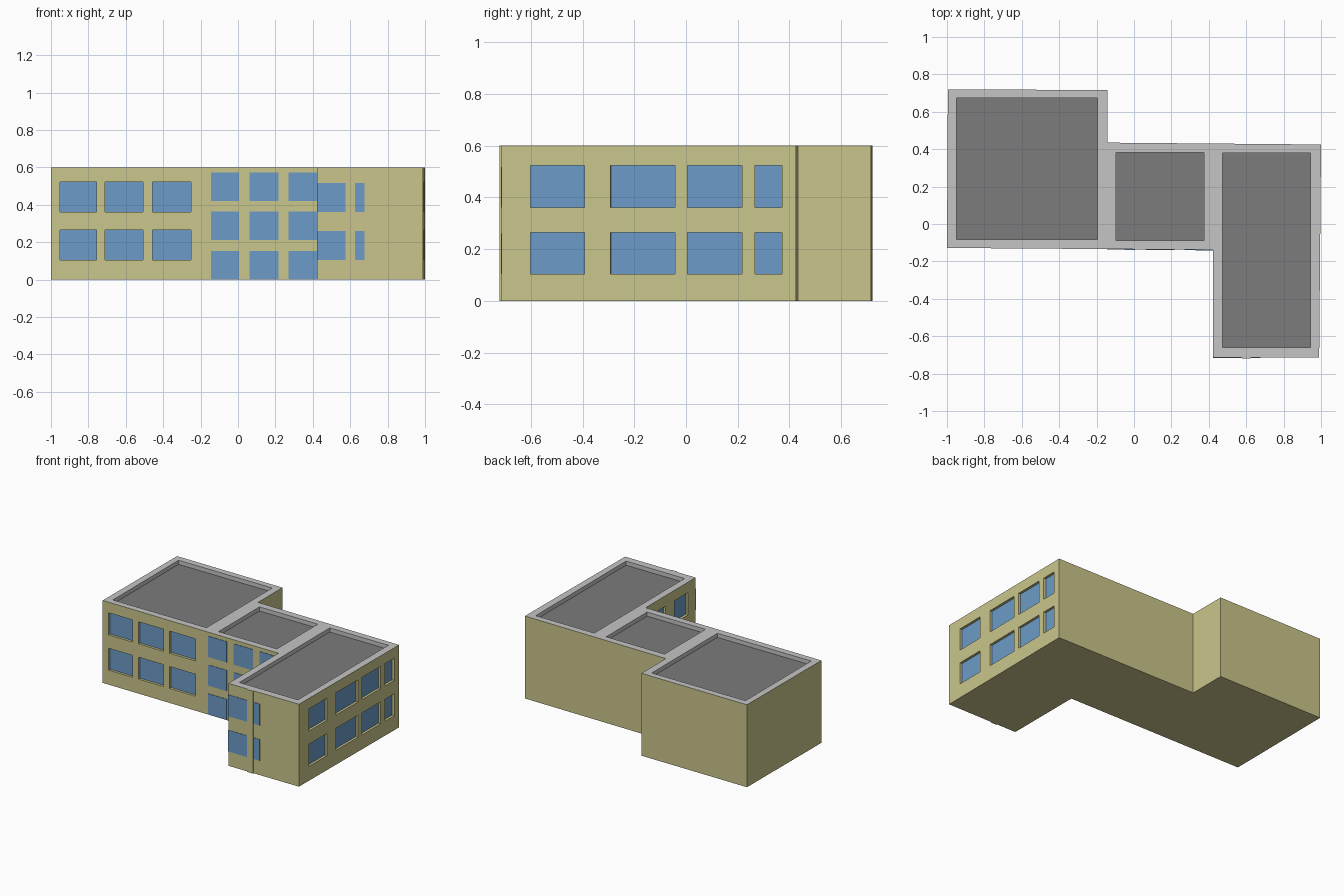
import bpy, bmesh
from mathutils import Vector

if "Cube" in bpy.data.objects:
    bpy.data.objects.remove(bpy.data.objects["Cube"])

H = 0.6          # wall height
REVEAL = 0.02    # window recess depth
ROOF = 0.03      # roof recess depth

# Footprint, counter-clockwise
PLAN = [(-1, -0.128), (0.422, -0.138), (0.422, -0.713), (0.99, -0.713),
        (1, 0.425), (-0.143, 0.435), (-0.143, 0.716), (-0.995, 0.72)]


def material(name, rgb):
    m = bpy.data.materials.new(name)
    m.diffuse_color = (*rgb, 1)
    m.use_nodes = True
    m.node_tree.nodes["Principled BSDF"].inputs["Base Color"].default_value = m.diffuse_color
    return m


WALL = material("wall_yellow", (0.59, 0.56, 0.26))
GLASS = material("window_blue", (0.15, 0.33, 0.58))
RIM = material("parapet_light_grey", (0.56, 0.56, 0.56))
FLOOR = material("roof_dark_grey", (0.2, 0.2, 0.2))


def make_object(name, bm, mats):
    bmesh.ops.recalc_face_normals(bm, faces=bm.faces)
    mesh = bpy.data.meshes.new(name)
    bm.to_mesh(mesh)
    bm.free()
    for m in mats:
        mesh.materials.append(m)
    ob = bpy.data.objects.new(name, mesh)
    bpy.context.collection.objects.link(ob)
    return ob


def add_prism(bm, outline, z0, z1):
    low = [bm.verts.new((x, y, z0)) for x, y in outline]
    high = [bm.verts.new((x, y, z1)) for x, y in outline]
    bm.faces.new(low[::-1])
    bm.faces.new(high)
    n = len(outline)
    for i in range(n):
        j = (i + 1) % n
        bm.faces.new((low[i], low[j], high[j], high[i]))


def add_on_wall(bm, wall, a0, a1, z0, z1, d0, d1):
    """Box on a wall: a = distance along it, d = distance outward."""
    p, q = Vector(PLAN[wall]), Vector(PLAN[wall + 1])
    t = (q - p).normalized()
    n = Vector((t.y, -t.x))
    add_prism(bm, [p + t * a + n * d for a, d in
                   ((a0, d0), (a1, d0), (a1, d1), (a0, d1))], z0, z1)


ROWS = [(0.105, 0.265), (0.362, 0.523)]
# Recessed windows: wall index -> spans along the wall
RECESSED = {
    0: [(0.048, 0.243), (0.29, 0.493), (0.542, 0.75)],
    1: [(0.06, 0.23), (0.33, 0.49)],
    3: [(0.112, 0.32), (0.422, 0.671), (0.719, 0.929), (0.979, 1.084)],
}

cut = bmesh.new()
panes = bmesh.new()
for wall, spans in RECESSED.items():
    for a0, a1 in spans:
        for z0, z1 in ROWS:
            add_on_wall(cut, wall, a0, a1, z0, z1, -REVEAL, 0.05)
            add_on_wall(panes, wall, a0, a1, z0, z1, -REVEAL - 0.002, -REVEAL + 0.002)
make_object("recessed_window_panes", panes, [GLASS])

# Flush windows of the stairwell and the wing front
flush = bmesh.new()
for a0, a1 in ((0.855, 1.005), (1.062, 1.217), (1.27, 1.422)):
    for z0, z1 in ((0.002, 0.153), (0.212, 0.363), (0.42, 0.572)):
        add_on_wall(flush, 0, a0, a1, z0, z1, -0.002, 0.003)
for a0, a1 in ((0, 0.153), (0.204, 0.254)):
    for z0, z1 in ROWS:
        add_on_wall(flush, 2, a0, a1, z0, z1 - 0.005, -0.002, 0.003)
make_object("flush_window_panes", flush, [GLASS])

# Shallow pilaster on the wing front
strip = bmesh.new()
add_on_wall(strip, 2, 0.156, 0.202, 0, H, 0, 0.007)
make_object("front_pilaster", strip, [WALL])

# Three sunken roof fields
for x0, x1, y0, y1 in ((-0.95, -0.195, -0.083, 0.673),
                       (-0.095, 0.375, -0.088, 0.383),
                       (0.473, 0.945, -0.66, 0.38)):
    add_prism(cut, [(x0, y0), (x1, y0), (x1, y1), (x0, y1)], H - ROOF, H + 0.1)
cutter = make_object("opening_cutter", cut, [])
cutter.hide_render = True

# Building body with openings cut out
body = bmesh.new()
add_prism(body, PLAN, 0, H)
building = make_object("building_body", body, [WALL, RIM, FLOOR])
mod = building.modifiers.new("openings", 'BOOLEAN')
mod.operation = 'DIFFERENCE'
mod.solver = 'EXACT'
mod.object = cutter
bpy.context.view_layer.update()
dg = bpy.context.evaluated_depsgraph_get()
result = bpy.data.meshes.new_from_object(building.evaluated_get(dg))
building.modifiers.clear()
building.data = result
bpy.data.objects.remove(cutter)

# Colour by height and direction: parapet light, roof fields dark
result.materials.clear()
for m in (WALL, RIM, FLOOR):
    result.materials.append(m)
for f in result.polygons:
    zs = [result.vertices[v].co.z for v in f.vertices]
    if min(zs) < H - ROOF - 0.005:
        f.material_index = 0
    elif f.normal.z > 0.9 and max(zs) < H - 0.01:
        f.material_index = 2
    else:
        f.material_index = 1
    f.use_smooth = False
